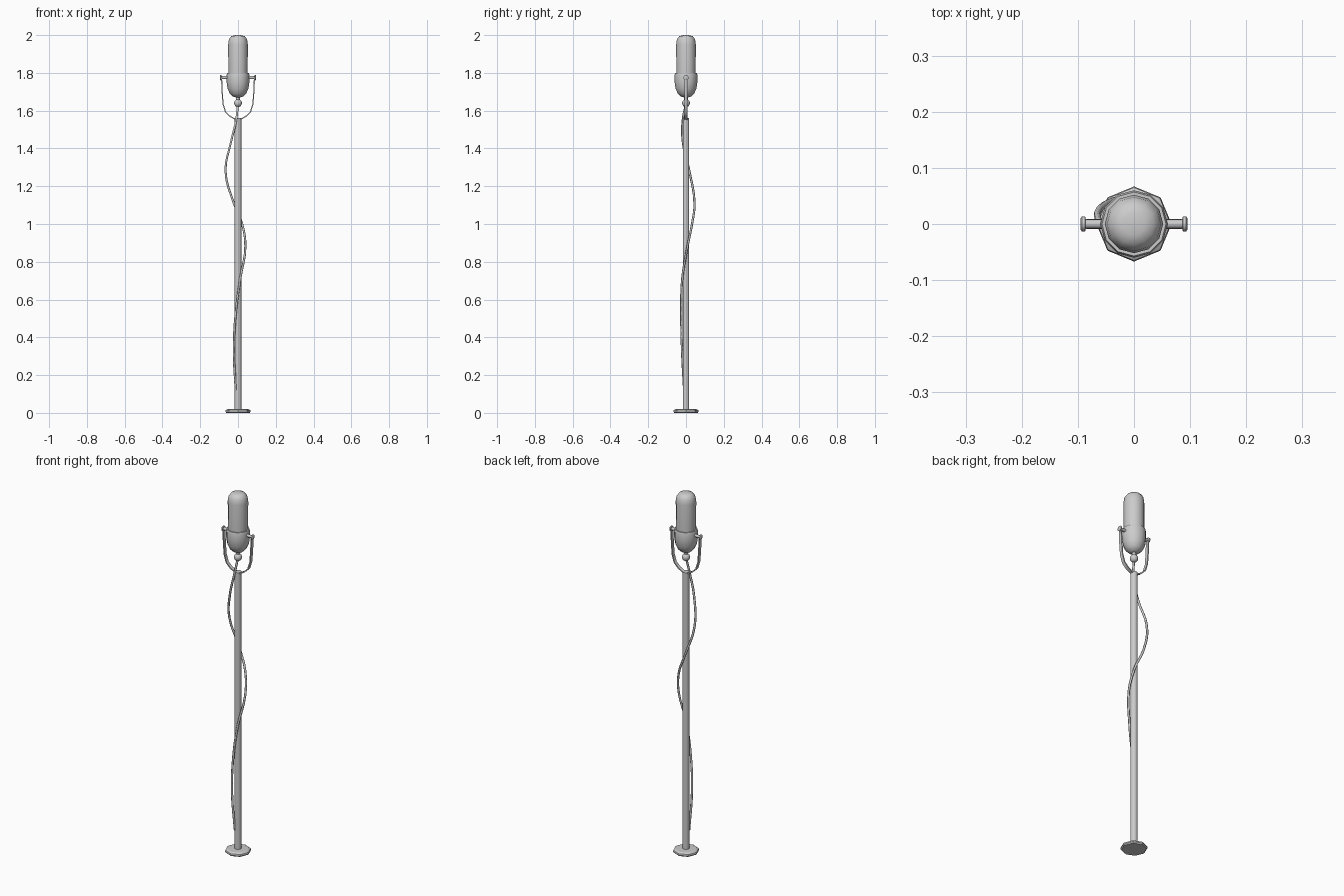
import bpy, bmesh, math
from mathutils import Vector, Matrix

if "Cube" in bpy.data.objects:
    bpy.data.objects.remove(bpy.data.objects["Cube"])


def finish(name, bm, angle=40):
    bmesh.ops.remove_doubles(bm, verts=bm.verts, dist=1e-5)
    bmesh.ops.recalc_face_normals(bm, faces=bm.faces)
    me = bpy.data.meshes.new(name)
    bm.to_mesh(me)
    bm.free()
    ob = bpy.data.objects.new(name, me)
    bpy.context.collection.objects.link(ob)
    bpy.ops.object.select_all(action='DESELECT')
    ob.select_set(True)
    bpy.context.view_layer.objects.active = ob
    bpy.ops.object.shade_smooth_by_angle(angle=math.radians(angle))
    return ob


def lathe(name, profile, sides, matrix=Matrix(), angle=40):
    """Revolve (radius, z) points around z."""
    bm = bmesh.new()
    vs = [bm.verts.new((r, 0, z)) for r, z in profile]
    es = [bm.edges.new(p) for p in zip(vs, vs[1:])]
    bmesh.ops.spin(bm, geom=vs + es, cent=(0, 0, 0), axis=(0, 0, 1),
                   angle=math.tau, steps=sides, use_merge=True)
    bm.transform(matrix)
    return finish(name, bm, angle)


# Foot and pole
lathe("base", [(0, 0), (0.062, 0), (0.067, 0.006), (0.065, 0.014),
               (0.055, 0.02), (0, 0.022)], 8, angle=30)
lathe("pole", [(0, 0.015), (0.018, 0.015), (0.018, 1.56), (0, 1.56)], 10)

# Microphone head: grille capsule, lower shell, neck and swivel ball
lathe("grille", [(0, 1.78), (0.051, 1.78), (0.052, 1.95), (0.048, 1.978),
                 (0.036, 1.994), (0.02, 1.999), (0, 2.0)], 12, angle=50)
lathe("lower_shell", [(0, 1.798), (0.057, 1.8), (0.06, 1.79), (0.06, 1.75),
                      (0.055, 1.716), (0.043, 1.69), (0.026, 1.674),
                      (0, 1.668)], 12)
lathe("neck", [(0, 1.68), (0.01, 1.68), (0.01, 1.645), (0, 1.645)], 10)
lathe("swivel_ball", [(0.021 * math.sin(i * math.pi / 8),
                       1.64 - 0.021 * math.cos(i * math.pi / 8))
                      for i in range(9)], 12)

# Pivot pins with end discs, one per side
pin = [(0, 0.045), (0.008, 0.045), (0.008, 0.086), (0.014, 0.087),
       (0.014, 0.093), (0.011, 0.095), (0, 0.095)]
for side, sx in (("left", -1), ("right", 1)):
    turn = Matrix.Translation((0, 0, 1.775)) @ Matrix.Rotation(sx * math.pi / 2, 4, 'Y')
    lathe(side + "_pin", pin, 10, turn)

# Fork: flat strap swept from pin to pin through the top of the pole
half = [(0.087, 1.775), (0.084, 1.70), (0.079, 1.635), (0.066, 1.593),
        (0.042, 1.57), (0.012, 1.553)]
path = half + [(-x, z) for x, z in reversed(half)]
bm = bmesh.new()
rings = []
for i, (x, z) in enumerate(path):
    a, b = path[max(i - 1, 0)], path[min(i + 1, len(path) - 1)]
    t = Vector((b[0] - a[0], 0, b[1] - a[1])).normalized()
    n = Vector((-t.z, 0, t.x)) * 0.003
    p = Vector((x, 0, z))
    w = Vector((0, 0.009, 0))
    rings.append([bm.verts.new(p + o) for o in (n + w, n - w, -n - w, -n + w)])
for r, s in zip(rings, rings[1:]):
    for k in range(4):
        bm.faces.new((r[k], r[k - 1], s[k - 1], s[k]))
bm.faces.new(rings[0])
bm.faces.new(rings[-1])
finish("fork", bm, 35)

# Cable winding loosely down the pole
pts = [(0, 0, 1.635), (-0.01, -0.017, 1.55), (-0.038, -0.016, 1.43),
       (-0.066, 0.018, 1.28), (-0.022, 0.045, 1.11), (0.022, 0.032, 1.0),
       (0.039, 0.008, 0.88), (0.012, -0.02, 0.71), (-0.012, -0.025, 0.53),
       (-0.022, -0.021, 0.33), (-0.012, -0.01, 0.12)]
cu = bpy.data.curves.new("cable", 'CURVE')
cu.dimensions = '3D'
cu.bevel_depth = 0.006
cu.bevel_resolution = 1
cu.resolution_u = 4
cu.use_fill_caps = True
sp = cu.splines.new('BEZIER')
sp.bezier_points.add(len(pts) - 1)
for bp, co in zip(sp.bezier_points, pts):
    bp.co = co
    bp.handle_left_type = bp.handle_right_type = 'AUTO'
bpy.context.collection.objects.link(bpy.data.objects.new("cable", cu))
